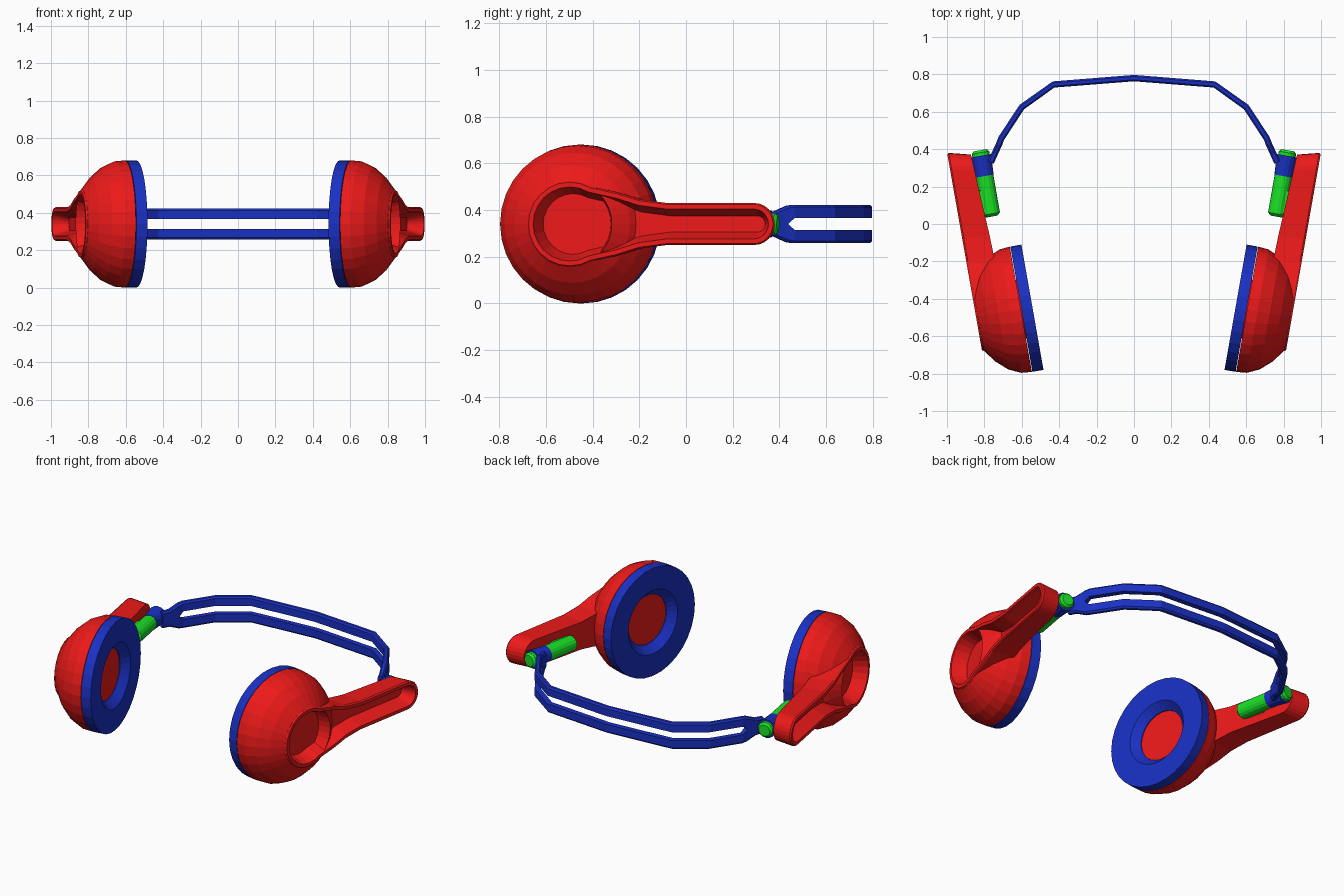
import bpy, bmesh, math

if "Cube" in bpy.data.objects:
    bpy.data.objects.remove(bpy.data.objects["Cube"])

C, S = math.cos(math.radians(10)), math.sin(math.radians(10))


def mat(name, col):
    m = bpy.data.materials.new(name)
    m.diffuse_color = (*col, 1)
    m.use_nodes = True
    m.node_tree.nodes["Principled BSDF"].inputs["Base Color"].default_value = m.diffuse_color
    return m


RED = mat("red", (0.85, 0.01, 0.01))
BLUE = mat("blue", (0.01, 0.03, 0.55))
GREEN = mat("green", (0.01, 0.75, 0.02))


def place(d, v, w):
    """Tilted earcup frame: d outward, v along the arm, w up."""
    return (0.543 + C * d + S * v, -0.445 - S * d + C * v, 0.34 + w)


def loft(name, loops, material, caps=True, wrap=False):
    """Skin a series of equal closed loops; mirror to the other ear."""
    bm = bmesh.new()
    rings = [[bm.verts.new(p) for p in loop] for loop in loops]
    pairs = list(zip(rings, rings[1:]))
    if wrap:
        pairs.append((rings[-1], rings[0]))
    for a, b in pairs:
        n = len(a)
        for i in range(n):
            j = (i + 1) % n
            bm.faces.new((a[i], a[j], b[j], b[i]))
    if caps:
        bm.faces.new(rings[0][::-1])
        bm.faces.new(rings[-1])
    bmesh.ops.recalc_face_normals(bm, faces=bm.faces)
    me = bpy.data.meshes.new(name)
    bm.to_mesh(me)
    bm.free()
    me.materials.append(material)
    ob = bpy.data.objects.new(name, me)
    bpy.context.collection.objects.link(ob)
    mod = ob.modifiers.new("mirror", 'MIRROR')
    mod.use_axis[0] = True
    mod.use_mirror_merge = True
    return ob


def circle(n, r):
    return [(r * math.cos(2 * math.pi * i / n), r * math.sin(2 * math.pi * i / n)) for i in range(n)]


def disc_loops(profile, n=32):
    """Rings around the cup axis from (depth, radius) pairs."""
    return [[place(d, a, b) for a, b in circle(n, r)] for d, r in profile]


def rod_loops(profile, n=16, d0=0.13):
    """Rings around an axis parallel to the arm from (v, radius) pairs."""
    return [[place(d0 + a, v, b) for a, b in circle(n, r)] for v, r in profile]


# Ear cushion ring, with a bevelled opening
loft("ear_cushion", disc_loops([(0, 0.34), (0.06, 0.34), (0.06, 0.155), (0.045, 0.155), (0, 0.2)]),
     BLUE, caps=False, wrap=True)

# Cup shell, with the speaker disc closing its inner side
cup = disc_loops([(0.05, 0.16), (0.063, 0.16), (0.063, 0.34), (0.12, 0.335), (0.185, 0.305),
                  (0.245, 0.252), (0.298, 0.182), (0.2, 0.16)])
loft("ear_cup", cup, RED)


# Arm: round end plate flowing into a straight bar with a sunken channel
def outline(o):
    r = 0.185 - o
    top = [(r * math.cos(math.radians(a)), r * math.sin(math.radians(a))) for a in range(180, 59, -15)]
    top += [(0.2, 0.137 - o), (0.3, 0.106 - o), (0.42, 0.09 - o)]
    e = 0.09 - o
    top += [(0.80 + e * math.sin(math.radians(a)), e * math.cos(math.radians(a))) for a in range(0, 91, 15)]
    return top + [(v, -w) for v, w in top[-2:0:-1]]


def base(v, w):
    d = 0.155 + 0.05 * max(0, v - 0.34)
    return place(d, v - (0.025 if v > 0.7 else 0), w)


def level(o, d):
    return [place(d, v, w) for v, w in outline(o)]


loft("arm", [[base(v, w) for v, w in outline(0.004)], level(0, 0.297), level(0.006, 0.306),
             level(0.026, 0.306), level(0.032, 0.285), level(0.055, 0.22)], RED)

# Hinge barrel and the lug that joins it to the arm
loft("hinge_barrel", rod_loops([(0.515, 0.03), (0.53, 0.047), (0.862, 0.047), (0.875, 0.035)]), GREEN)
lug = [(0.54, -0.035), (0.66, -0.035), (0.675, 0), (0.66, 0.035), (0.54, 0.035), (0.525, 0)]
loft("hinge_lug", [[place(d, v, w) for v, w in lug] for d in (0.13, 0.185)], GREEN)

# Sleeve of the headband around the barrel
loft("hinge_sleeve", rod_loops([(0.735, 0.049), (0.765, 0.05), (0.845, 0.058)]), BLUE)

# Headband: two bars that fork from the sleeve; half path, mirrored
path = [(0.765, 0.33, 0, 0.05), (0.745, 0.375, 0, 0.053), (0.72, 0.43, 0, 0.078),
        (0.71, 0.457, 0.026, 0.082), (0.60, 0.625, 0.026, 0.082),
        (0.43, 0.746, 0.026, 0.082), (0, 0.78, 0.026, 0.082)]


def bar_loops(sign, t=0.017):
    loops = []
    for i, (x, y, lo, hi) in enumerate(path):
        a, b = path[max(i - 1, 0)], path[min(i + 1, len(path) - 1)]
        dx, dy = b[0] - a[0], b[1] - a[1]
        if i == len(path) - 1:
            dx, dy = -1, 0
        k = t / math.hypot(dx, dy)
        nx, ny = dy * k, -dx * k
        c = 0.01
        sec = [(1, lo), (1, hi - c), (0.5, hi), (-0.5, hi), (-1, hi - c), (-1, lo)]
        loops.append([(x + nx * s, y + ny * s, 0.34 + sign * h) for s, h in sec])
    return loops


for nm, sg in (("headband_upper_bar", 1), ("headband_lower_bar", -1)):
    ob = loft(nm, bar_loops(sg), BLUE)
    # open the middle so the mirrored halves join
    bm = bmesh.new()
    bm.from_mesh(ob.data)
    mid = [f for f in bm.faces if all(abs(v.co.x) < 1e-4 for v in f.verts)]
    bmesh.ops.delete(bm, geom=mid, context='FACES_ONLY')
    bm.to_mesh(ob.data)
    bm.free()
